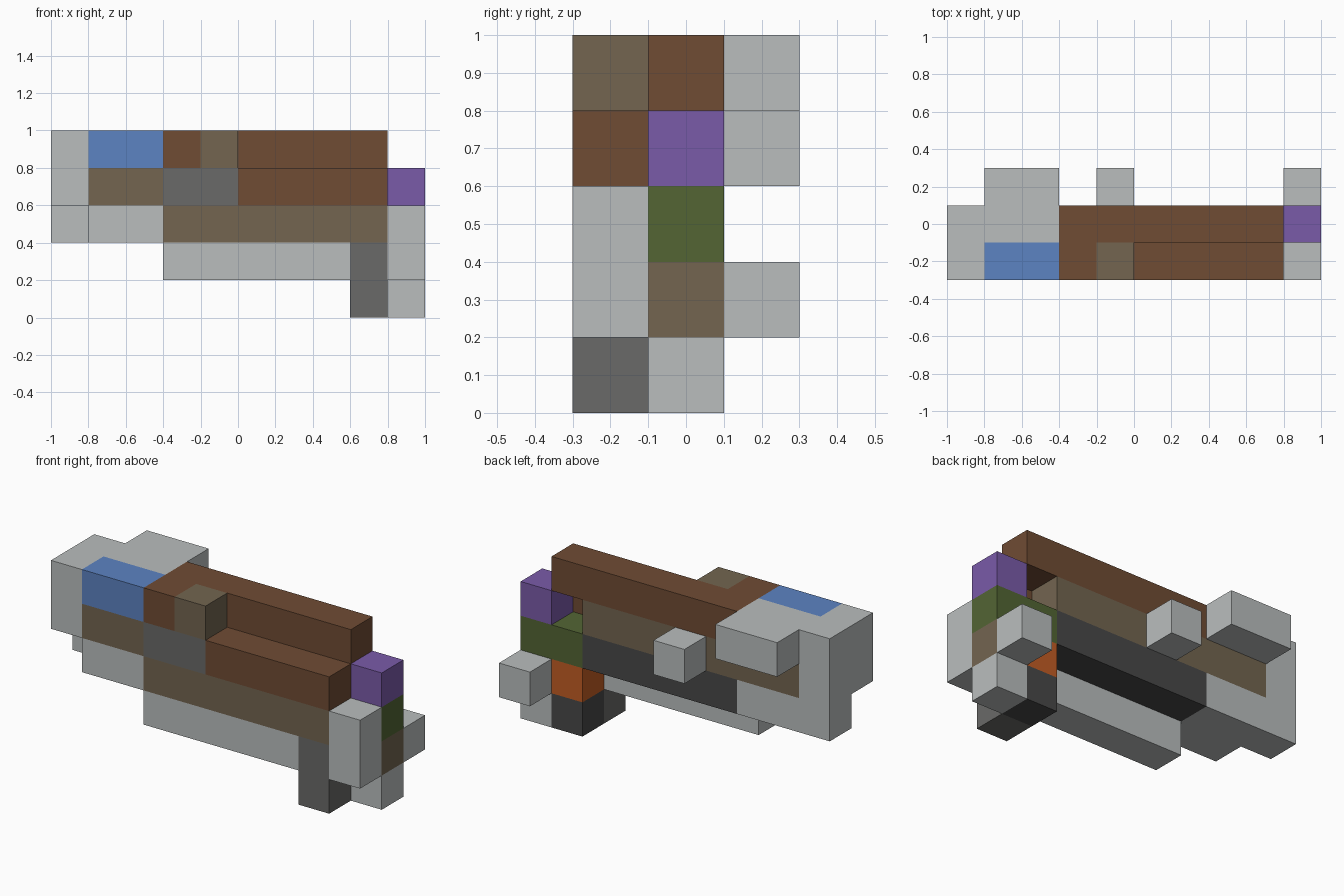
import bpy, bmesh
from mathutils import Vector

cube = bpy.data.objects.get("Cube")
if cube:
    bpy.data.objects.remove(cube, do_unlink=True)

CELL = 0.2
ORIGIN = Vector((-1.0, -0.3, 0.0))


def linear(c):
    return c / 12.92 if c <= 0.04045 else ((c + 0.055) / 1.055) ** 2.4


def material(name, hex_code):
    rgb = [linear(b / 255) for b in bytes.fromhex(hex_code)]
    mat = bpy.data.materials.new(name)
    mat.use_nodes = True
    mat.diffuse_color = (*rgb, 1)
    bsdf = mat.node_tree.nodes["Principled BSDF"]
    bsdf.inputs["Base Color"].default_value = (*rgb, 1)
    return mat


MATS = {
    "light_grey": material("light_grey", "BABEBE"),
    "brown": material("brown", "704C34"),
    "olive": material("olive_brown", "736550"),
    "mid_grey": material("mid_grey", "6A6A68"),
    "charcoal": material("charcoal", "484848"),
    "blue": material("blue", "5C83C2"),
    "purple": material("purple", "7A5BA9"),
    "green": material("green", "536534"),
    "orange": material("orange", "C25D24"),
}

# Each part: colour and blocks given as inclusive cell ranges (x, y, z)
PARTS = {
    # tail end
    "end_block": ("light_grey", [((0, 0), (0, 1), (3, 4)), ((0, 0), (1, 1), (2, 2))]),
    "end_underside": ("light_grey", [((1, 2), (0, 1), (2, 2))]),
    "end_top": ("light_grey", [((1, 2), (1, 2), (4, 4))]),
    "blue_panel": ("blue", [((1, 2), (0, 0), (4, 4))]),
    # long body
    "body_core": ("olive", [((1, 7), (1, 1), (3, 3)), ((1, 2), (0, 0), (3, 3))]),
    "body_side": ("olive", [((3, 8), (0, 0), (2, 2))]),
    "side_plate": ("mid_grey", [((3, 4), (0, 0), (3, 3))]),
    "top_beam": ("brown", [((3, 8), (1, 1), (4, 4)), ((3, 3), (0, 0), (4, 4))]),
    "side_beam": ("brown", [((5, 8), (0, 0), (3, 3))]),
    "top_knob": ("olive", [((4, 4), (0, 0), (4, 4))]),
    "back_knob": ("light_grey", [((4, 4), (2, 2), (3, 3))]),
    "lower_bar": ("charcoal", [((3, 7), (1, 1), (2, 2))]),
    "bottom_rail": ("light_grey", [((3, 7), (0, 0), (1, 1))]),
    # head end
    "purple_tip": ("purple", [((9, 9), (1, 1), (3, 3))]),
    "green_band": ("green", [((8, 9), (1, 1), (2, 2))]),
    "olive_insert": ("olive", [((9, 9), (1, 1), (1, 1))]),
    "orange_insert": ("orange", [((8, 8), (1, 1), (1, 1))]),
    "front_leg": ("mid_grey", [((8, 8), (0, 0), (0, 1))]),
    "back_leg": ("charcoal", [((8, 8), (1, 1), (0, 0))]),
    "foot": ("light_grey", [((9, 9), (1, 1), (0, 0))]),
    "front_guard": ("light_grey", [((9, 9), (0, 0), (1, 2))]),
    "back_guard": ("light_grey", [((9, 9), (2, 2), (1, 1))]),
}


def cells_of(blocks):
    return {(x, y, z)
            for (xa, xb), (ya, yb), (za, zb) in blocks
            for x in range(xa, xb + 1)
            for y in range(ya, yb + 1)
            for z in range(za, zb + 1)}


FILLED = set().union(*(cells_of(blocks) for _, blocks in PARTS.values()))


def build_part(name, colour, blocks):
    """Make the outer skin of one part, leaving out faces buried inside the model."""
    bm = bmesh.new()
    for cell in sorted(cells_of(blocks)):
        centre = Vector(cell) + Vector((0.5, 0.5, 0.5))
        for axis in range(3):
            for sign in (-1, 1):
                normal = Vector((0, 0, 0))
                normal[axis] = sign
                if tuple(int(c + n) for c, n in zip(cell, normal)) in FILLED:
                    continue
                u = Vector((0, 0, 0))
                u[(axis + 1) % 3] = 0.5
                v = normal.cross(u)
                mid = centre + normal / 2
                corners = (mid - u - v, mid + u - v, mid + u + v, mid - u + v)
                bm.faces.new([bm.verts.new(ORIGIN + p * CELL) for p in corners])
    bmesh.ops.remove_doubles(bm, verts=bm.verts, dist=0.001)
    bmesh.ops.dissolve_limit(bm, angle_limit=0.01, verts=bm.verts, edges=bm.edges)
    mesh = bpy.data.meshes.new(name)
    bm.to_mesh(mesh)
    bm.free()
    mesh.materials.append(MATS[colour])
    obj = bpy.data.objects.new(name, mesh)
    bpy.context.collection.objects.link(obj)


for part, (colour, blocks) in PARTS.items():
    build_part(part, colour, blocks)
